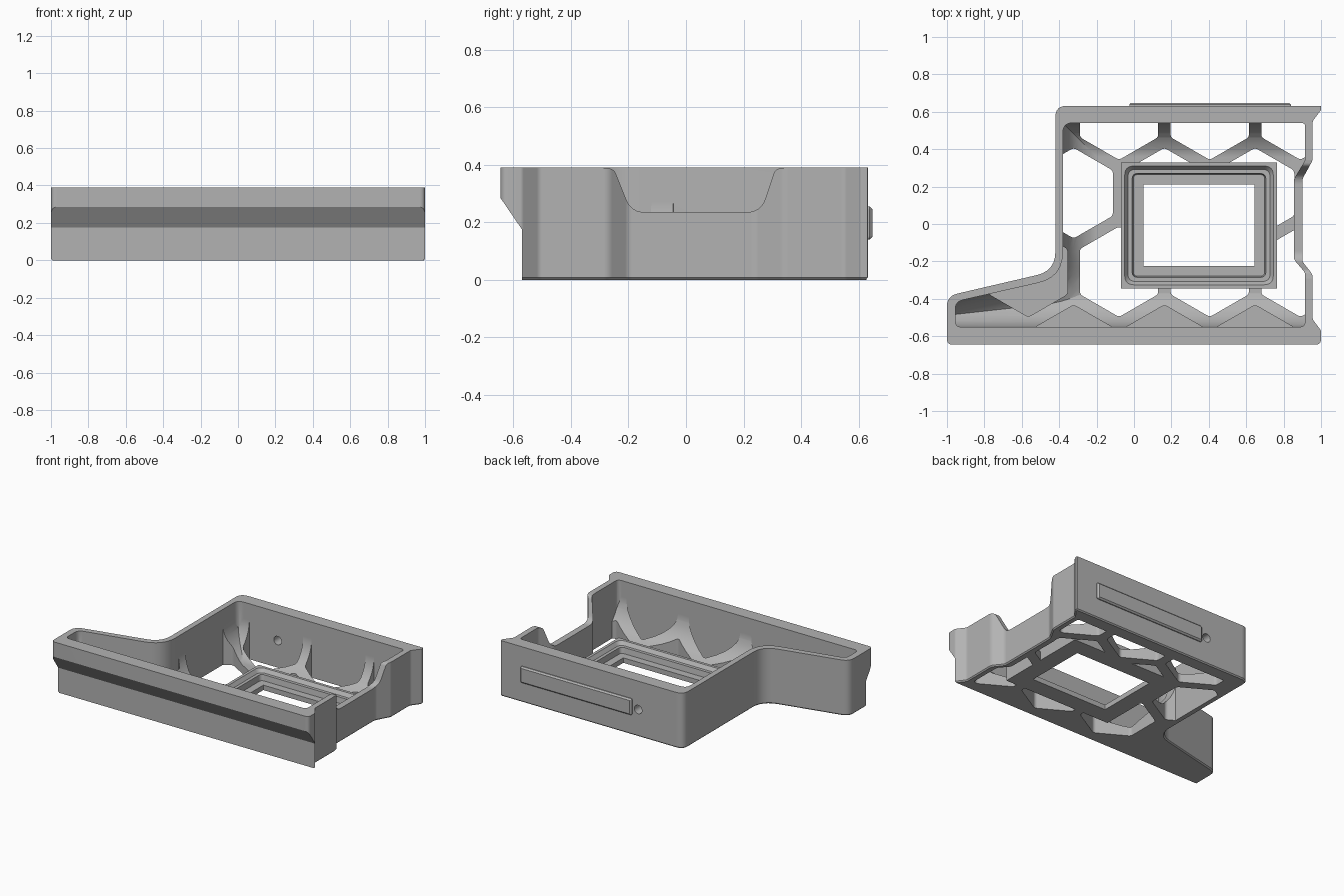
import bpy, bmesh, math
from mathutils import Vector

if "Cube" in bpy.data.objects:
    bpy.data.objects.remove(bpy.data.objects["Cube"], do_unlink=True)

grey = bpy.data.materials.new("matte_grey")
grey.use_nodes = True
grey.diffuse_color = (0.45, 0.45, 0.45, 1)
grey.node_tree.nodes["Principled BSDF"].inputs["Base Color"].default_value = grey.diffuse_color


def rounded(corners, steps=6):
    """Closed outline from (x, y, corner radius)."""
    out = []
    for i, (x, y, r) in enumerate(corners):
        p = Vector((x, y))
        u = Vector(corners[i - 1][:2]) - p
        v = Vector(corners[(i + 1) % len(corners)][:2]) - p
        t = r / math.tan(u.angle(v) / 2)
        a, b = p + u.normalized() * t, p + v.normalized() * t
        for k in range(steps + 1):
            f = k / steps
            out.append(a * (1 - f) ** 2 + p * 2 * f * (1 - f) + b * f * f)
    return out


def rect(x0, x1, y0, y1, r):
    return rounded([(x0, y0, r), (x1, y0, r), (x1, y1, r), (x0, y1, r)])


PLACE = {"z": lambda p, h: (p[0], p[1], h),
         "x": lambda p, h: (h, p[0], p[1]),
         "y": lambda p, h: (p[0], h, p[1])}


def finish(name, bm):
    bmesh.ops.recalc_face_normals(bm, faces=bm.faces)
    mesh = bpy.data.meshes.new(name)
    bm.to_mesh(mesh)
    bm.free()
    mesh.materials.append(grey)
    obj = bpy.data.objects.new(name, mesh)
    bpy.context.scene.collection.objects.link(obj)
    return obj


def prism(name, outline, lo, hi, axis="z", chamfer=0):
    """Extruded outline; the chamfer goes on the lo end."""
    bm = bmesh.new()
    a = [bm.verts.new(PLACE[axis](p, lo)) for p in outline]
    b = [bm.verts.new(PLACE[axis](p, hi)) for p in outline]
    cap = bm.faces.new(a)
    bm.faces.new(b[::-1])
    for i in range(len(a)):
        bm.faces.new((a[i - 1], a[i], b[i], b[i - 1]))
    bmesh.ops.recalc_face_normals(bm, faces=bm.faces)
    if chamfer:
        bmesh.ops.bevel(bm, geom=list(cap.edges), offset=chamfer, segments=1, affect="EDGES")
    return finish(name, bm)


def boolean(obj, tool, operation="DIFFERENCE"):
    mod = obj.modifiers.new("cut", "BOOLEAN")
    mod.operation, mod.solver, mod.object = operation, "EXACT", tool
    graph = bpy.context.evaluated_depsgraph_get()
    mesh = bpy.data.meshes.new_from_object(obj.evaluated_get(graph))
    obj.modifiers.clear()
    obj.data = mesh
    bpy.data.objects.remove(tool, do_unlink=True)


FLOOR, COVE = 0.06, 0.22


def cove(path):
    """Concave fillet swept along the foot of a wall, inside on the left."""
    arc = [(COVE - COVE * math.cos(t), FLOOR - 0.004 + COVE - COVE * math.sin(t))
           for t in (math.pi / 2 * k / 9 for k in range(10))]
    profile = [(-0.03, -0.05), (-0.03, arc[0][1])] + arc + [(COVE, -0.05)]
    bm = bmesh.new()
    rings = []
    for i, p in enumerate(path):
        d = (path[min(i + 1, len(path) - 1)] - path[max(i - 1, 0)]).normalized()
        n = Vector((-d.y, d.x))
        rings.append([bm.verts.new((*(p + n * s), z)) for s, z in profile])
    for a, b in zip(rings, rings[1:]):
        for k in range(len(profile)):
            bm.faces.new((a[k - 1], a[k], b[k], b[k - 1]))
    bm.faces.new(rings[0])
    bm.faces.new(rings[-1][::-1])
    return finish("cove", bm)


def hexagon(x, y, lo):
    R = 0.242
    pts = [(x + R * math.sin(math.pi / 3 * k), y + R * math.cos(math.pi / 3 * k), 0.03)
           for k in range(6)]
    return prism("pocket", rounded(pts, 4), lo, 0.7)


# Outer shell with side wing
body = prism("tray_body", rounded([
    (-1, -0.645, 0.03), (1, -0.645, 0.03), (1, -0.57, 0.02), (0.955, -0.51, 0.03),
    (0.955, -0.27, 0.05), (0.9, -0.2, 0.04), (0.9, 0.24, 0.05), (0.955, 0.34, 0.05),
    (0.955, 0.55, 0.03), (1, 0.61, 0.01), (1, 0.632, 0.005), (-0.42, 0.632, 0.06),
    (-0.42, -0.25, 0.13), (-1, -0.385, 0.07)]), 0, 0.39, chamfer=0.008)

# Floor and wall fillets, pierced by a honeycomb
filler = prism("filler", rect(-1.3, 1.3, -0.9, 0.9, 0.01), -0.3, FLOOR)
bend = rounded([(-0.38, 0.8, 0.01), (-0.38, -0.285, 0.17), (-1.2, -0.47, 0.01)], 8)[9:18]
for path in ([Vector((-0.38, 0.8))] + bend + [Vector((-1.2, -0.47))],
             [Vector((-1.25, -0.55)), Vector((1.25, -0.55))],
             [Vector((1.25, 0.54)), Vector((-0.7, 0.54))]):
    boolean(filler, cove(path), "UNION")
PITCH = 0.485
for row, y in enumerate((0.585, 0.165, -0.255, -0.675)):
    for col in range(3):
        x = -0.08 + PITCH * (col - 0.5 * (row % 2))
        boolean(filler, hexagon(x, y, 0.02 if row == 3 else -0.5))
boolean(filler, hexagon(-0.08 - PITCH, -0.255, 0.02))

# Inner hollow
hollow = prism("hollow", rounded([
    (-0.955, -0.55, 0.03), (0.915, -0.55, 0.03), (0.915, -0.26, 0.04), (0.855, -0.19, 0.04),
    (0.855, 0.24, 0.05), (0.915, 0.34, 0.05), (0.915, 0.54, 0.02), (-0.38, 0.54, 0.05),
    (-0.38, -0.285, 0.17), (-0.955, -0.415, 0.05)]), -0.1, 0.6)
boolean(hollow, filler)
boolean(body, hollow)

# Undercut below the front lip
boolean(body, prism("undercut", [(-0.8, -0.1), (-0.57, -0.1), (-0.57, 0.175),
                                 (-0.645, 0.285), (-0.8, 0.51)], -1.2, 1.2, "x"))
# Dip in the right wall
boolean(body, prism("dip", rounded([
    (-0.3, 0.5, 0.01), (-0.3, 0.391, 0.01), (-0.25, 0.385, 0.03), (-0.19, 0.235, 0.07),
    (0.26, 0.235, 0.07), (0.31, 0.385, 0.03), (0.35, 0.391, 0.01), (0.35, 0.5, 0.01)]),
    0.8, 1.2, "x"))
# Round hole in the back wall
circle = [(-0.07 + 0.03 * math.cos(k * math.pi / 12), 0.19 + 0.03 * math.sin(k * math.pi / 12))
          for k in range(24)]
boolean(body, prism("hole", circle, 0.45, 0.8, "y"))
# Space for the window frame
boolean(body, prism("window", rect(-0.06, 0.755, -0.335, 0.32, 0.004), -0.2, 0.3))

# Stepped window frame: (inset, height, corner radius)
bm = bmesh.new()
rings = []
for inset, z, r in ((0, 0, 0.004), (0, 0.1, 0.004), (0.02, 0.1, 0.05), (0.038, 0.075, 0.04),
                    (0.06, 0.075, 0.03), (0.066, 0.035, 0.025), (0.12, 0.035, 0.004),
                    (0.12, 0, 0.004)):
    outline = rect(-0.07 + inset, 0.765 - inset, -0.345 + inset, 0.33 - inset, r)
    rings.append([bm.verts.new((p.x, p.y, z)) for p in outline])
for j, ring in enumerate(rings):
    for i in range(len(ring)):
        bm.faces.new((rings[j - 1][i - 1], rings[j - 1][i], ring[i], ring[i - 1]))
frame = finish("window_frame", bm)

# Raised bar on the back
bar = prism("back_bar", rect(-0.025, 0.84, 0.14, 0.255, 0.012), 0.648, 0.61, "y", 0.01)

# Smooth curves, sharp edges
bpy.ops.object.select_all(action="DESELECT")
for obj in (body, frame, bar):
    obj.select_set(True)
bpy.context.view_layer.objects.active = body
bpy.ops.object.shade_smooth_by_angle(angle=math.radians(25))
for obj in (body, frame, bar):
    obj.modifiers.new("weighted", "WEIGHTED_NORMAL").keep_sharp = True
